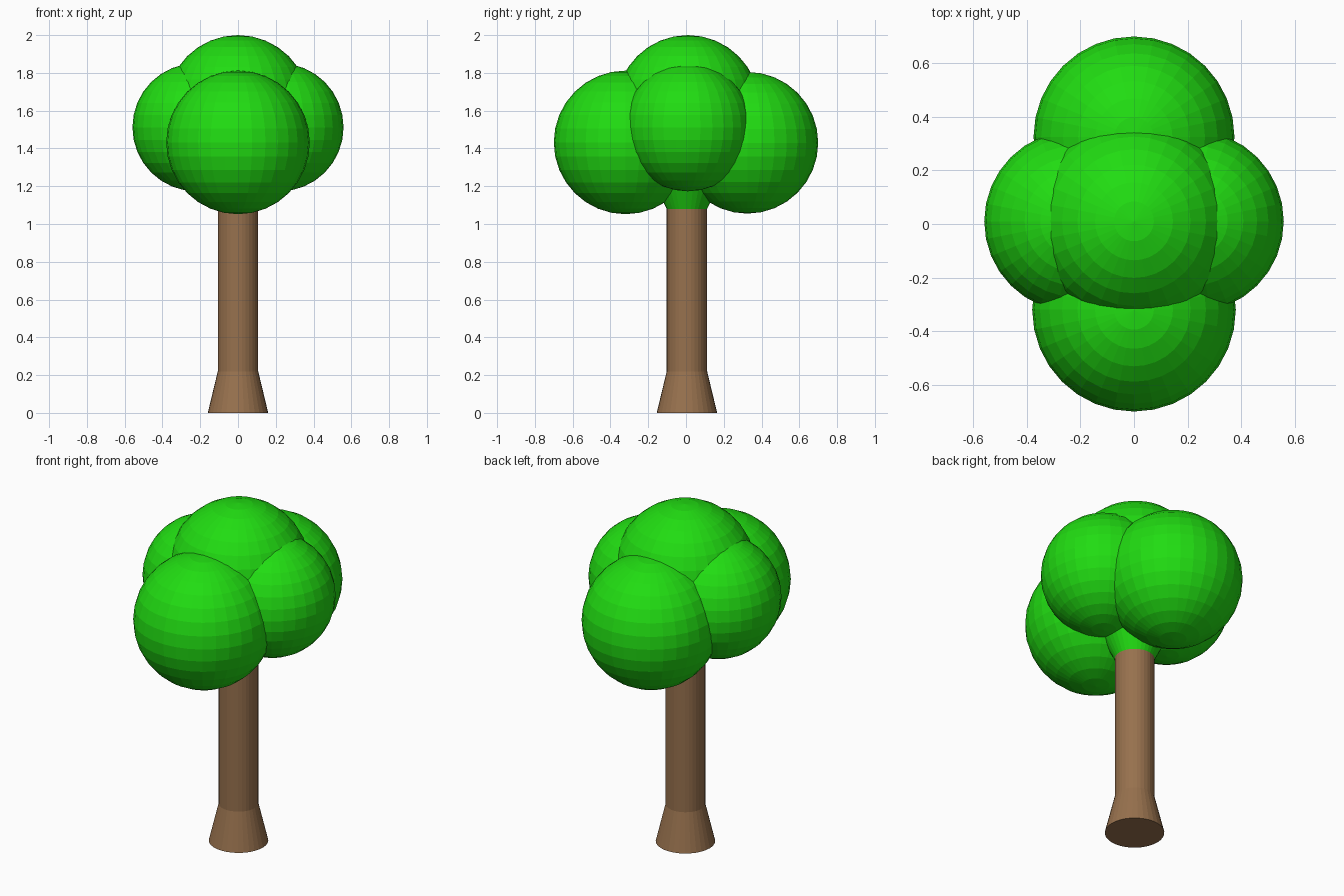
import bpy
import bmesh
from math import cos, sin, tau

if "Cube" in bpy.data.objects:
    bpy.data.objects.remove(bpy.data.objects["Cube"])


def material(name, rgb):
    m = bpy.data.materials.new(name)
    m.diffuse_color = (*rgb, 1)
    m.use_nodes = True
    m.node_tree.nodes["Principled BSDF"].inputs["Base Color"].default_value = m.diffuse_color
    return m


bark = material("bark", (0.31, 0.165, 0.075))
leaf = material("leaf", (0.015, 0.72, 0.006))


def turned(name, profile, mat, center=(0, 0), sides=32, caps=True):
    """Stack rings of (radius, z) into a closed round part."""
    bm = bmesh.new()
    rings = [[bm.verts.new((r * cos(tau * i / sides), r * sin(tau * i / sides), z))
              for i in range(sides)] for r, z in profile]
    for low, high in zip(rings, rings[1:]):
        for i in range(sides):
            j = (i + 1) % sides
            bm.faces.new((low[i], low[j], high[j], high[i]))
    if caps:
        bm.faces.new(rings[0][::-1])
        bm.faces.new(rings[-1])
    mesh = bpy.data.meshes.new(name)
    bm.to_mesh(mesh)
    bm.free()
    mesh.materials.append(mat)
    ob = bpy.data.objects.new(name, mesh)
    ob.location = (*center, 0)
    bpy.context.collection.objects.link(ob)
    return ob


def foliage(name, center, radius):
    bpy.ops.mesh.primitive_uv_sphere_add(segments=32, ring_count=16,
                                         radius=radius, location=center)
    ob = bpy.context.object
    ob.name = name
    ob.data.materials.append(leaf)


# Trunk with flared foot
turned("trunk", [(0.16, 0), (0.107, 0.22), (0.107, 1.08)], bark, (0, 0.005))

# Green flare where the trunk opens into the crown
turned("crown_base", [(0.107, 1.08), (0.2, 1.27)], leaf, (0, 0.005))

# Crown
foliage("foliage_top", (0, 0.01, 1.62), 0.38)
foliage("foliage_front", (0, -0.32, 1.432), 0.38)
foliage("foliage_back", (0, 0.325, 1.43), 0.375)
for side, label in ((-1, "left"), (1, "right")):
    foliage("foliage_" + label, (side * 0.22, 0.01, 1.512), 0.339)
